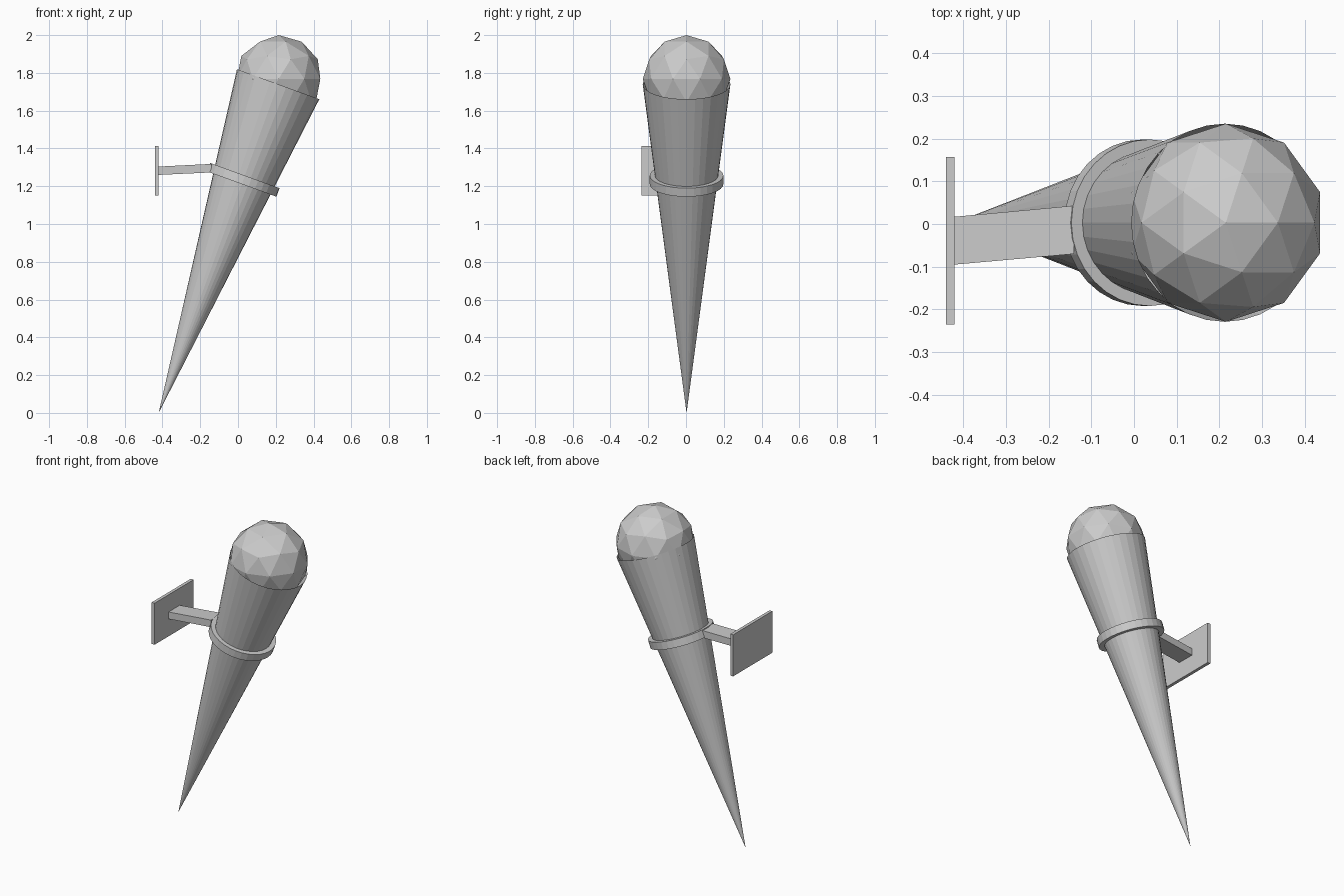
import bpy, bmesh, math
from mathutils import Vector, Matrix

if "Cube" in bpy.data.objects:
    bpy.data.objects.remove(bpy.data.objects["Cube"])

Y = 0.003
TIP = Vector((-0.42, Y, 0.0))
RIM = Vector((0.2125, Y, 1.74))
AXIS = RIM - TIP
TILT = Matrix.Translation(TIP) @ Matrix.Rotation(math.atan2(AXIS.x, AXIS.z), 4, 'Y')
LENGTH = AXIS.length
SIDES = 32


def finish(name, bm):
    bmesh.ops.recalc_face_normals(bm, faces=bm.faces)
    mesh = bpy.data.meshes.new(name)
    bm.to_mesh(mesh)
    bm.free()
    obj = bpy.data.objects.new(name, mesh)
    bpy.context.collection.objects.link(obj)
    return obj


def prism(name, end_a, end_b):
    """Box between two four-point ends."""
    bm = bmesh.new()
    a = [bm.verts.new(p) for p in end_a]
    b = [bm.verts.new(p) for p in end_b]
    bm.faces.new(a)
    bm.faces.new(b[::-1])
    for i in range(4):
        j = (i + 1) % 4
        bm.faces.new((a[i], b[i], b[j], a[j]))
    return finish(name, bm)


def rect(x, y0, y1, z0, z1):
    return [(x, y0, z0), (x, y1, z0), (x, y1, z1), (x, y0, z1)]


# Open tapered torch body, tip down
bm = bmesh.new()
tip = bm.verts.new((0, 0, 0))
rim = [bm.verts.new((0.232 * math.cos(a), 0.232 * math.sin(a), LENGTH))
       for a in (math.tau * i / SIDES for i in range(SIDES))]
for i in range(SIDES):
    bm.faces.new((tip, rim[i], rim[(i + 1) % SIDES]))
bm.transform(TILT)
finish("torch_cone", bm)

# Faceted globe, upright
bm = bmesh.new()
bmesh.ops.create_icosphere(bm, subdivisions=2, radius=0.232,
                           matrix=Matrix.Translation((0.215, Y, 1.768)))
finish("globe", bm)

# Clamp ring around the body
bm = bmesh.new()
mid = (Vector((0.03, Y, 1.233)) - TIP).length
profile = [(0.162, mid - 0.024), (0.195, mid - 0.024), (0.195, mid + 0.024), (0.162, mid + 0.024)]
loops = [[bm.verts.new((r * math.cos(a), r * math.sin(a), z)) for r, z in profile]
         for a in (math.tau * i / SIDES for i in range(SIDES))]
for i in range(SIDES):
    p, q = loops[i], loops[(i + 1) % SIDES]
    for k in range(4):
        m = (k + 1) % 4
        bm.faces.new((p[k], q[k], q[m], p[m]))
bm.transform(TILT)
finish("clamp_ring", bm)

# Bracket arm and wall plate
prism("bracket_arm", rect(-0.42, -0.095, 0.017, 1.26, 1.304),
      rect(-0.14, -0.07, 0.043, 1.273, 1.318))
prism("wall_plate", rect(-0.44, -0.235, 0.157, 1.15, 1.413),
      rect(-0.42, -0.235, 0.157, 1.15, 1.413))
